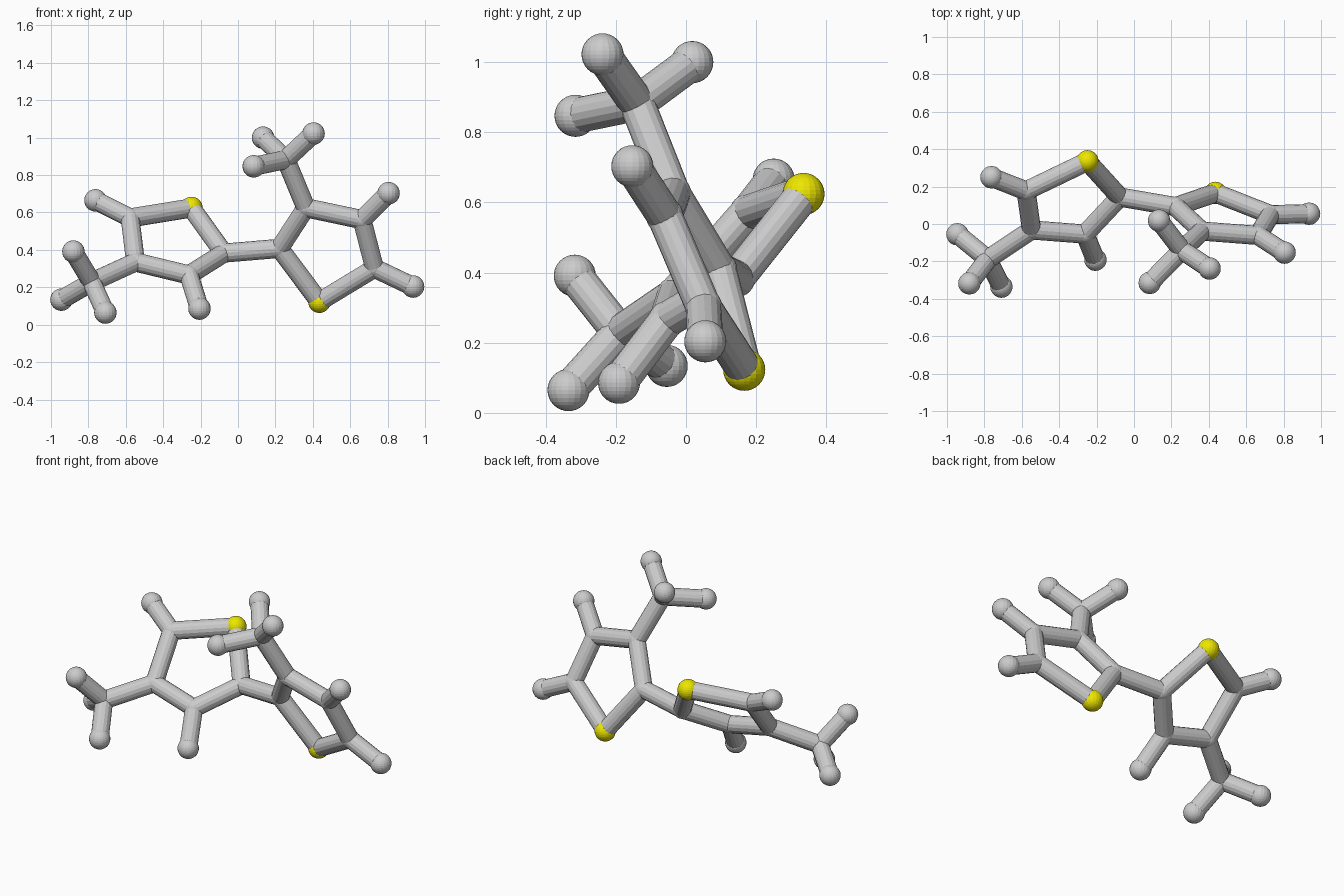
import bpy
from mathutils import Vector

if "Cube" in bpy.data.objects:
    bpy.data.objects.remove(bpy.data.objects["Cube"])

ATOM_R, JOINT_R, BOND_R = 0.06, 0.053, 0.051

yellow = bpy.data.materials.new("yellow")
yellow.diffuse_color = (0.85, 0.8, 0.0, 1)
yellow.use_nodes = True
yellow.node_tree.nodes["Principled BSDF"].inputs["Base Color"].default_value = yellow.diffuse_color

# Atom centres: kind (s = sulfur, c = carbon joint, h = hydrogen) and position
atoms = {
    # left ring
    "left_s": (-0.249, 0.335, 0.624), "left_c2": (-0.076, 0.144, 0.383),
    "left_c3": (-0.262, -0.054, 0.266), "left_c4": (-0.548, -0.032, 0.335),
    "left_c5": (-0.577, 0.177, 0.571), "left_h3": (-0.206, -0.191, 0.086),
    "left_h5": (-0.762, 0.250, 0.665), "left_c6": (-0.782, -0.188, 0.228),
    "left_h6a": (-0.880, -0.317, 0.391), "left_h6b": (-0.944, -0.055, 0.134),
    "left_h6c": (-0.709, -0.335, 0.065),
    # right ring
    "right_s": (0.435, 0.166, 0.123), "right_c2": (0.222, 0.093, 0.408),
    "right_c3": (0.363, -0.038, 0.625), "right_c4": (0.663, -0.061, 0.562),
    "right_c5": (0.730, 0.050, 0.302), "right_h4": (0.805, -0.153, 0.703),
    "right_h5": (0.936, 0.055, 0.204), "right_c6": (0.256, -0.140, 0.883),
    "right_h6a": (0.134, 0.018, 1.000), "right_h6b": (0.404, -0.238, 1.022),
    "right_h6c": (0.084, -0.315, 0.847),
}
ring = ["s c2", "c2 c3", "c3 c4", "c4 c5", "c5 s", "c6 h6a", "c6 h6b", "c6 h6c"]
bonds = {
    "left": ring + ["c3 h3", "c5 h5", "c4 c6"],
    "right": ring + ["c4 h4", "c5 h5", "c3 c6"],
}
NAMES = {"s": "sulfur_atom", "c": "carbon_joint", "h": "hydrogen_atom"}


def add_bond(a, b, name):
    a, b = Vector(a), Vector(b)
    d = b - a
    bpy.ops.mesh.primitive_cylinder_add(
        vertices=16, radius=BOND_R, depth=d.length, location=(a + b) / 2,
        rotation=d.to_track_quat('Z', 'Y').to_euler())
    bpy.context.object.name = name


# Atoms
for key, pos in atoms.items():
    side, label = key.split("_")
    kind = label[0]
    bpy.ops.mesh.primitive_uv_sphere_add(
        segments=20, ring_count=16, location=pos,
        radius=JOINT_R if kind == "c" else ATOM_R)
    ob = bpy.context.object
    ob.name = f"{side}_{NAMES[kind]}"
    if kind == "s":
        ob.data.materials.append(yellow)

# Bonds within each half, then the link between the rings
for side, pairs in bonds.items():
    for pair in pairs:
        a, b = pair.split()
        add_bond(atoms[f"{side}_{a}"], atoms[f"{side}_{b}"], f"{side}_bond")
add_bond(atoms["left_c2"], atoms["right_c2"], "ring_link_bond")
